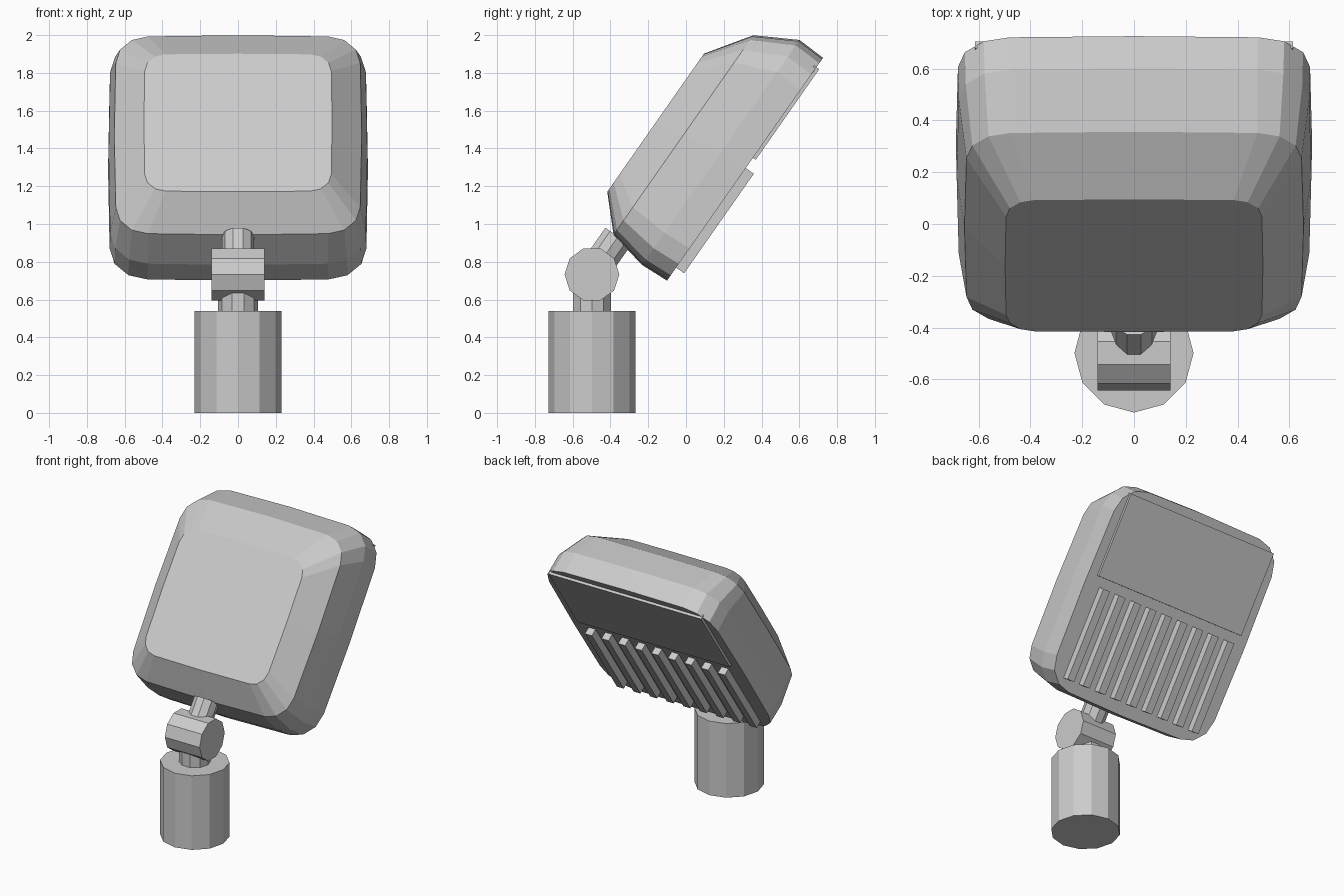
import bpy, bmesh, math
from mathutils import Vector, Matrix

if "Cube" in bpy.data.objects:
    bpy.data.objects.remove(bpy.data.objects["Cube"])

grey = bpy.data.materials.new("light_grey")
grey.diffuse_color = (0.6, 0.6, 0.6, 1)
grey.use_nodes = True
grey.node_tree.nodes["Principled BSDF"].inputs["Base Color"].default_value = grey.diffuse_color

C, S = math.cos(math.radians(55)), math.sin(math.radians(55))


def tilt(x, u, n):
    """Lamp head space: u runs up along the head, n points out of its back."""
    return Vector((x, C * u + S * n, S * u - C * n))


def finish(bm, name):
    bmesh.ops.recalc_face_normals(bm, faces=bm.faces[:])
    me = bpy.data.meshes.new(name)
    bm.to_mesh(me)
    bm.free()
    ob = bpy.data.objects.new(name, me)
    bpy.context.collection.objects.link(ob)
    me.materials.append(grey)
    return ob


def loft(bm, rings):
    """Skin a stack of point rings and cap both ends."""
    vs = [[bm.verts.new(p) for p in ring] for ring in rings]
    k = len(vs[0])
    for a, b in zip(vs, vs[1:]):
        for i in range(k):
            j = (i + 1) % k
            bm.faces.new((a[i], a[j], b[j], b[i]))
    bm.faces.new(vs[0])
    bm.faces.new(vs[-1])


def prism(name, start, end, radius, sides, side_axis):
    """Cylinder between two points, with a vertex on side_axis."""
    start, end, e1 = Vector(start), Vector(end), Vector(side_axis)
    e2 = (end - start).normalized().cross(e1)
    bm = bmesh.new()
    ang = [2 * math.pi * i / sides for i in range(sides)]
    loft(bm, [[p + radius * (math.cos(a) * e1 + math.sin(a) * e2) for a in ang]
              for p in (start, end)])
    return finish(bm, name)


def head_box(bm, x0, x1, u0, u1, n0, n1):
    loft(bm, [[tilt(x, u, n) for x, u in ((x0, u0), (x1, u0), (x1, u1), (x0, u1))]
              for n in (n0, n1)])


def rounded_ring(n, uc, hx, hu, r, bow=0.008):
    """Rounded rectangle with slightly bowed sides."""
    pts = []
    for q, (sx, su) in enumerate(((1, 1), (-1, 1), (-1, -1), (1, -1))):
        for k in range(4):
            a = math.radians(90 * q + 30 * k)
            pts.append(tilt(sx * (hx - bow - r) + r * math.cos(a),
                            uc + su * (hu - bow - r) + r * math.sin(a), n))
        mid = ((0, hu), (-hx, 0), (0, -hu), (hx, 0))[q]
        pts.append(tilt(mid[0], uc + mid[1], n))
    return pts


# Base, neck, pivot and arm
Y = -0.498
prism("base", (0, Y, 0), (0, Y, 0.54), 0.23, 12, (1, 0, 0))
prism("neck", (0, Y, 0.53), (0, Y, 0.68), 0.105, 10, (1, 0, 0))
prism("pivot", (-0.14, Y, 0.733), (0.14, Y, 0.733), 0.145, 10, (0, 1, 0))
prism("arm", tilt(0, 0.315, -0.83), tilt(0, 0.558, -0.83), 0.086, 10, (1, 0, 0))

# Lamp head: bevelled rounded block from front lens to flat back
bm = bmesh.new()
loft(bm, [rounded_ring(-1.013, 1.166, 0.498, 0.446, 0.11, 0.004),
          rounded_ring(-0.855, 1.197, 0.655, 0.645, 0.17),
          rounded_ring(-0.640, 1.235, 0.685, 0.727, 0.2),
          rounded_ring(-0.484, 1.236, 0.688, 0.720, 0.2)])
finish(bm, "lamp_head")

# Back cover plate
bm = bmesh.new()
head_box(bm, -0.615, 0.615, 1.31, 1.895, -0.50, -0.466)
finish(bm, "back_plate")

# Cooling ribs
bm = bmesh.new()
for i in range(9):
    x = (i - 4) * 0.134
    head_box(bm, x - 0.028, x + 0.028, 0.60, 1.243, -0.50, -0.432)
finish(bm, "cooling_ribs")
